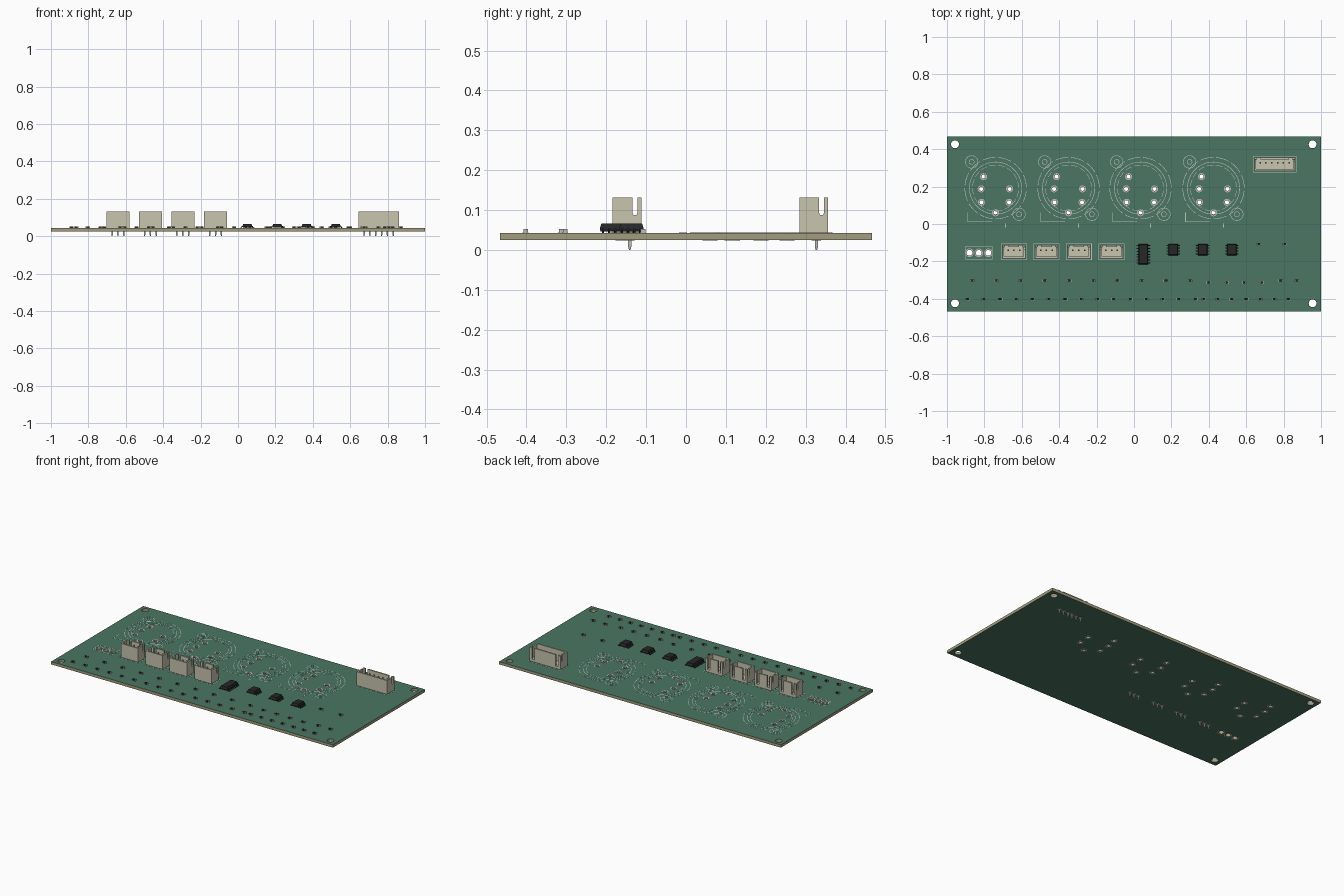
import bpy, bmesh, math
from mathutils import Vector

if "Cube" in bpy.data.objects:
    bpy.data.objects.remove(bpy.data.objects["Cube"])

Z0, Z1 = 0.025, 0.043          # board underside and top


def mat(name, c):
    m = bpy.data.materials.new(name)
    m.diffuse_color = (*c, 1)
    m.use_nodes = True
    m.node_tree.nodes["Principled BSDF"].inputs["Base Color"].default_value = m.diffuse_color
    return m


GREEN = mat("solder_mask", (0.07, 0.18, 0.125))
TAN = mat("board_core", (0.36, 0.34, 0.21))
IVORY = mat("ivory_plastic", (0.58, 0.56, 0.43))
BLACK = mat("black_plastic", (0.02, 0.02, 0.022))
METAL = mat("tinned_metal", (0.5, 0.5, 0.48))
INK = mat("outline_ink", (0.5, 0.58, 0.53))


def finish(bm, name, *mats):
    bmesh.ops.recalc_face_normals(bm, faces=bm.faces)
    me = bpy.data.meshes.new(name)
    bm.to_mesh(me)
    bm.free()
    for m in mats:
        me.materials.append(m)
    ob = bpy.data.objects.new(name, me)
    bpy.context.collection.objects.link(ob)
    return ob


def loft(bm, a, b):
    """Closed solid between two matching outlines."""
    va, vb = [bm.verts.new(p) for p in a], [bm.verts.new(p) for p in b]
    bm.faces.new(va[::-1])
    bm.faces.new(vb)
    for i in range(len(va)):
        j = (i + 1) % len(va)
        bm.faces.new((va[i], va[j], vb[j], vb[i]))


def rect(x0, x1, y0, y1, z, d=0.0):
    return [(x0 + d, y0 + d, z), (x1 - d, y0 + d, z), (x1 - d, y1 - d, z), (x0 + d, y1 - d, z)]


def box(bm, x0, x1, y0, y1, z0, z1, d0=0.0, d1=0.0):
    loft(bm, rect(x0, x1, y0, y1, z0, d0), rect(x0, x1, y0, y1, z1, d1))


def ring(bm, x, y, r0, r1, z0, z1, n=20, skip=None):
    """Tube; skip(i) leaves segments out, for dashed rings."""
    rows = []
    for i in range(n):
        c, s = math.cos(i * math.tau / n), math.sin(i * math.tau / n)
        rows.append([bm.verts.new((x + r * c, y + r * s, z))
                     for r, z in ((r0, z0), (r1, z0), (r1, z1), (r0, z1))])
    for i in range(n):
        if skip and skip(i):
            continue
        a, b = rows[i], rows[(i + 1) % n]
        for k in range(4):
            bm.faces.new((a[k], a[(k + 1) % 4], b[(k + 1) % 4], b[k]))


def outline(bm, x0, x1, y0, y1, w=0.003):
    z = Z1 + 0.0006
    for r in ((x0, x1, y0, y0 + w), (x0, x1, y1 - w, y1), (x0, x0 + w, y0, y1), (x1 - w, x1, y0, y1)):
        box(bm, *r, Z1, z)


# layout
mounts = [(x, y) for x in (-0.957, 0.955) for y in (-0.424, 0.426)]
sockets = [(x, 0.192) for x in (-0.74, -0.35, 0.035, 0.425)]
socket_pins = [(-0.064, 0.061), (-0.077, -0.004), (0.075, -0.004), (-0.075, -0.076), (0.072, -0.076), (0, -0.132)]
headers = [(x, -0.148, 3) for x in (-0.642, -0.468, -0.295, -0.12)] + [(0.752, 0.32, 6)]
round_pads = [(sx + px, sy + py, 0.011, 0.019) for sx, sy in sockets for px, py in socket_pins]
round_pads += [(x, -0.154, 0.016, 0.023) for x in (-0.88, -0.83, -0.779)]

# board with drilled holes
bm = bmesh.new()
loops = [[(-1, -0.467), (1, -0.467), (1, 0.467), (-1, 0.467)]]
for x, y, r, n in [(*m, 0.021, 24) for m in mounts] + [(p[0], p[1], p[2], 14) for p in round_pads]:
    loops.append([(x + r * math.cos(i * math.tau / n), y + r * math.sin(i * math.tau / n)) for i in range(n)])
rims = ([], [])
for lp in loops:
    lo, hi = [[bm.verts.new((*p, z)) for p in lp] for z in (Z0, Z1)]
    for i in range(len(lp)):
        j = (i + 1) % len(lp)
        bm.faces.new((lo[i], lo[j], hi[j], hi[i]))
        rims[0].append(bm.edges.get((lo[i], lo[j])))
        rims[1].append(bm.edges.get((hi[i], hi[j])))
for rim in rims:
    bmesh.ops.triangle_fill(bm, edges=rim, use_beauty=True, normal=Vector((0, 0, 1)))
bm.normal_update()
for f in bm.faces:
    f.material_index = 0 if abs(f.normal.z) > 0.5 else 1
finish(bm, "circuit_board", GREEN, TAN)

# plated round pads
bm = bmesh.new()
for x, y, r0, r1 in round_pads:
    for z in ((Z0 - 0.0008, Z0), (Z1, Z1 + 0.0008)):
        ring(bm, x, y, r0, r1, *z)
for hx, hy, n in headers:
    for i in range(n):
        ring(bm, hx + (i - (n - 1) / 2) * 0.0313, hy + 0.007, 0.003, 0.012, Z0 - 0.0008, Z0)
finish(bm, "through_hole_pads", METAL)

# printed component outlines
bm = bmesh.new()
zi = Z1 + 0.0006
for x, y in sockets:
    ring(bm, x, y, 0.163, 0.166, Z1, zi, 72, lambda i: i % 6 == 5)
    ring(bm, x, y, 0.138, 0.141, Z1, zi, 64)
    ring(bm, x, y, 0.122, 0.1245, Z1, zi, 64, lambda i: i % 4 == 3)
    for dx, dy in ((-0.128, 0.14), (0.125, -0.14)):
        ring(bm, x + dx, y + dy, 0.032, 0.035, Z1, zi, 24)
        ring(bm, x + dx, y + dy, 0.012, 0.015, Z1, zi, 16)
    box(bm, x - 0.15, x - 0.02, y - 0.182, y - 0.179, Z1, zi)
    box(bm, x - 0.151, x - 0.148, y - 0.182, y - 0.13, Z1, zi)
    box(bm, x + 0.05, x + 0.055, y - 0.21, y - 0.19, Z1, zi)
outline(bm, -0.9, -0.757, -0.19, -0.118)
for hx, hy, n in headers:
    w = (n - 1) * 0.0157 + 0.038
    outline(bm, hx - w, hx + w, hy - 0.044, hy + 0.044)
finish(bm, "printed_outlines", INK)

# pin headers: open housing with slotted walls, plus square pins
for k, (hx, hy, n) in enumerate(headers):
    w, t, top = (n - 1) * 0.0157 + 0.03, 0.009, 0.131
    bm = bmesh.new()
    arc = [(0.02 + 0.006 * math.cos(a), 0.093 + 0.006 * math.sin(a))
           for a in [-i * math.pi / 6 for i in range(7)]]
    side = [(-0.036, Z1), (0.036, Z1), (0.036, top), (0.026, top)] + arc + [(0.014, top), (-0.036, top)]
    for x0, x1 in ((-w, t - w), (w - t, w)):
        loft(bm, [(hx + x0, hy + y, z) for y, z in side], [(hx + x1, hy + y, z) for y, z in side])
    xi0, xi1 = hx - w + t, hx + w - t
    box(bm, xi0, xi1, hy - 0.036, hy + 0.036, Z1, 0.058)
    box(bm, xi0, xi1, hy - 0.036, hy - 0.027, 0.058, top)
    slot = 0.018
    box(bm, xi0, xi0 + 0.006, hy + 0.026, hy + 0.036, 0.058, top)
    box(bm, xi1 - 0.006, xi1, hy + 0.026, hy + 0.036, 0.058, top)
    box(bm, xi0 + 0.006 + slot, xi1 - 0.006 - slot, hy + 0.026, hy + 0.036, 0.058, top)
    finish(bm, f"header_housing_{k + 1}", IVORY)
    bm = bmesh.new()
    for i in range(n):
        px, py, h = hx + (i - (n - 1) / 2) * 0.0313, hy + 0.007, 0.004
        r = (px - h, px + h, py - h, py + h)
        box(bm, *r, 0.0, 0.008, 0.002, 0)
        box(bm, *r, 0.008, 0.112)
        box(bm, *r, 0.112, 0.12, 0, 0.002)
    finish(bm, f"header_pins_{k + 1}", METAL)

# chips with gull-wing leads
lead = [(0.022, 0.054), (0.03, 0.054), (0.032, 0.047), (0.037, 0.046), (0.037, Z1), (0.029, Z1),
        (0.027, 0.0505), (0.022, 0.0505)]
chips = [(0.05, -0.162, 7)] + [(x, -0.137, 4) for x in (0.21, 0.367, 0.523)]
for k, (cx, cy, n) in enumerate(chips):
    ly = 0.0155 * n / 2
    bm = bmesh.new()
    r = (cx - 0.026, cx + 0.026, cy - ly, cy + ly)
    box(bm, *r, 0.046, 0.053, 0.002, 0)
    box(bm, *r, 0.053, 0.066, 0, 0.004)
    finish(bm, f"chip_body_{k + 1}", BLACK)
    bm = bmesh.new()
    for s in (-1, 1):
        for i in range(n):
            y = cy + (i - (n - 1) / 2) * 0.0155
            loft(bm, [(cx + s * x, y - 0.0027, z) for x, z in lead], [(cx + s * x, y + 0.0027, z) for x, z in lead])
    finish(bm, f"chip_leads_{k + 1}", BLACK)

# rows of small surface-mount parts with metal end caps
spots = [(-0.89 + i * 0.0869, -0.402) for i in range(15)] + [(0.372 + i * 0.0757, -0.402) for i in range(7)]
spots += [(-0.865 + i * 0.1295, -0.303) for i in range(10)]
spots += [(x, -0.313) for x in (0.4, 0.495, 0.59, 0.682)] + [(0.785, -0.303), (0.87, -0.303)]
spots += [(0.667, -0.108), (0.805, -0.108)]
body, caps = bmesh.new(), bmesh.new()
for x, y in spots:
    box(body, x - 0.007, x + 0.007, y - 0.0055, y + 0.0055, Z1, 0.052)
    for s in (-1, 1):
        c = x + s * 0.009
        box(caps, c - 0.002, c + 0.002, y - 0.006, y + 0.006, Z1, 0.0525)
        box(caps, c - 0.003, c + 0.003, y - 0.0075, y + 0.0075, Z1, Z1 + 0.001)
finish(body, "small_part_bodies", BLACK)
finish(caps, "small_part_end_caps", METAL)
